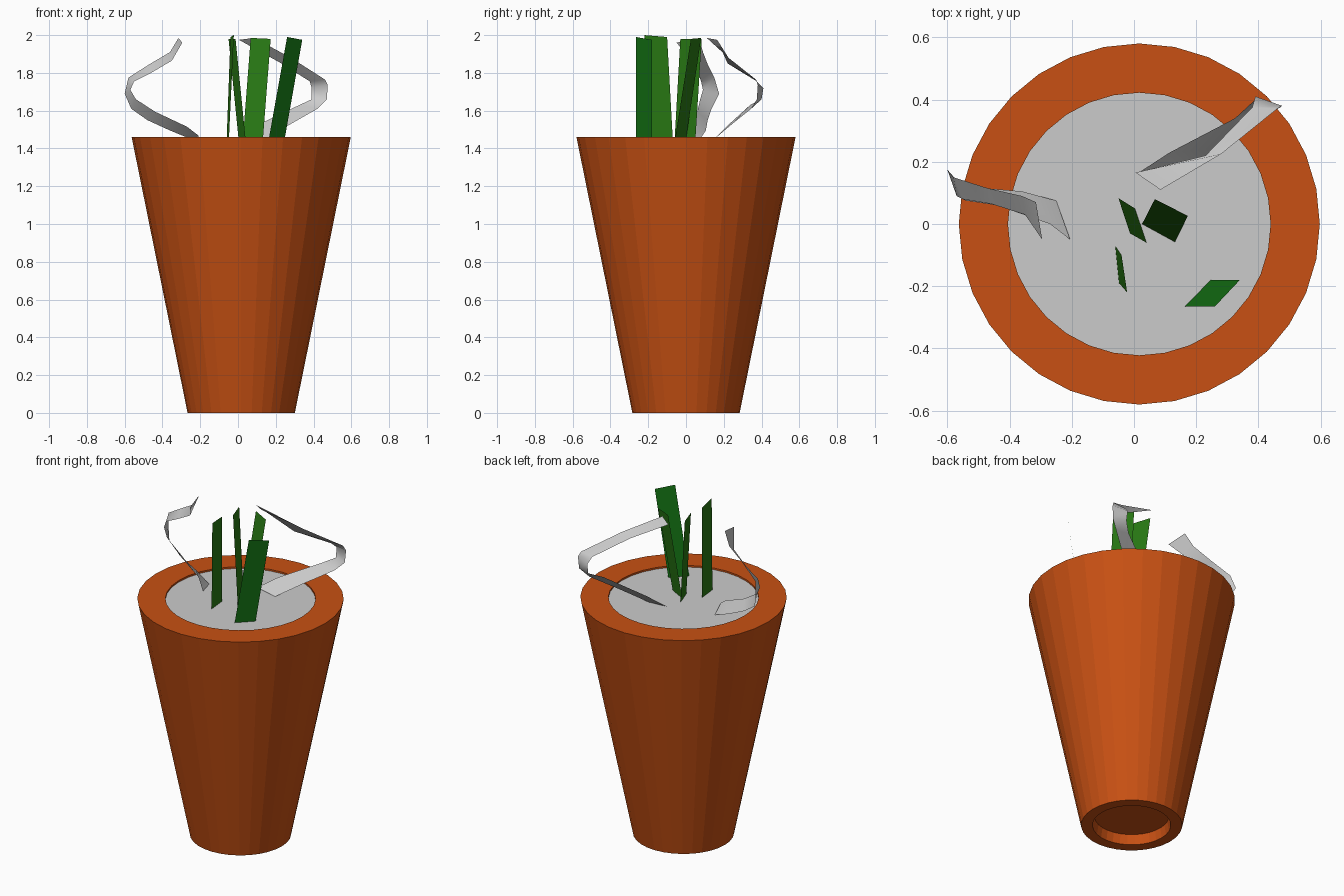
import bpy, math

CX = 0.017      # pot axis
SIDES = 32
SOIL_Z = 1.45


def material(name, rgb):
    m = bpy.data.materials.new(name)
    m.diffuse_color = (*rgb, 1)
    return m


def add_mesh(name, verts, faces, mat=None):
    me = bpy.data.meshes.new(name)
    me.from_pydata(verts, [], faces)
    me.update()
    ob = bpy.data.objects.new(name, me)
    bpy.context.collection.objects.link(ob)
    if mat:
        me.materials.append(mat)
    return ob


def ring(r, z):
    return [(CX + r * math.cos(2 * math.pi * i / SIDES),
             r * math.sin(2 * math.pi * i / SIDES), z) for i in range(SIDES)]


def strip(name, sections, mat=None, smooth=False):
    """Ribbon through pairs of edge points."""
    verts = [p for pair in sections for p in pair]
    faces = [(2 * i, 2 * i + 1, 2 * i + 3, 2 * i + 2) for i in range(len(sections) - 1)]
    ob = add_mesh(name, verts, faces, mat)
    if smooth:
        ob.data.shade_smooth()
    return ob


orange = material("terracotta", (0.577, 0.081, 0.0065))
green = material("leaf_green", (0.022, 0.195, 0.007))
deep_green = material("deep_green", (0.007, 0.17, 0.007))

# Pot: lathed wall with a recessed foot and a wide rim
profile = [(0.21, 0.06), (0.22, 0), (0.284, 0), (0.58, 1.46), (0.422, 1.46), (0.422, SOIL_Z - 0.01)]
verts, faces = [], []
for r, z in profile:
    verts += ring(r, z)
for k in range(len(profile) - 1):
    for i in range(SIDES):
        j = (i + 1) % SIDES
        a, b = k * SIDES, (k + 1) * SIDES
        faces.append((a + i, a + j, b + j, b + i))
faces.append(tuple(reversed(range(SIDES))))
add_mesh("pot", verts, faces, orange)

# Soil
add_mesh("soil", ring(0.422, SOIL_Z), [tuple(range(SIDES))])

# Straight blades: bottom edge (two xy points), top edge (two xyz points)
blades = [
    ((0.163, -0.265), (0.247, -0.18), (0.26, -0.265, 1.99), (0.34, -0.18, 1.975), deep_green),
    ((0.026, 0.0), (0.132, -0.058), (0.067, 0.08, 1.985), (0.173, 0.026, 1.98), green),
    ((0.003, 0.05), (0.04, -0.06), (-0.05, 0.083, 1.98), (-0.013, -0.03, 1.98), green),
    ((-0.06, -0.07), (-0.048, -0.19), (-0.04, -0.1, 1.99), (-0.022, -0.22, 2.0), green),
]
for n, (b0, b1, t0, t1, mat) in enumerate(blades):
    strip(f"blade_{n + 1}", [((*b0, SOIL_Z), (*b1, SOIL_Z)), (t0, t1)], mat)

# Curled leaves
strip("curled_leaf_left", [
    ((-0.205, -0.05, 1.465), (-0.25, 0.075, 1.45)),
    ((-0.27, 0.0, 1.515), (-0.36, 0.105, 1.495)),
    ((-0.44, 0.06, 1.595), (-0.48, 0.115, 1.55)),
    ((-0.54, 0.075, 1.66), (-0.565, 0.135, 1.61)),
    ((-0.57, 0.09, 1.71), (-0.60, 0.175, 1.69)),
    ((-0.55, 0.08, 1.755), (-0.58, 0.15, 1.775)),
    ((-0.46, 0.065, 1.80), (-0.47, 0.115, 1.845)),
    ((-0.35, 0.03, 1.865), (-0.36, 0.09, 1.91)),
    ((-0.295, -0.05, 1.96), (-0.315, 0.07, 1.985)),
], smooth=True)
strip("curled_leaf_right", [
    ((0.15, 0.15, 1.45), (0.015, 0.165, 1.465)),
    ((0.28, 0.245, 1.53), (0.115, 0.23, 1.53)),
    ((0.42, 0.345, 1.61), (0.325, 0.34, 1.63)),
    ((0.47, 0.375, 1.66), (0.39, 0.40, 1.66)),
    ((0.475, 0.38, 1.735), (0.39, 0.41, 1.72)),
    ((0.46, 0.37, 1.765), (0.38, 0.375, 1.755)),
    ((0.28, 0.225, 1.88), (0.23, 0.22, 1.85)),
    ((0.085, 0.11, 1.985), (0.005, 0.165, 1.975)),
], smooth=True)
